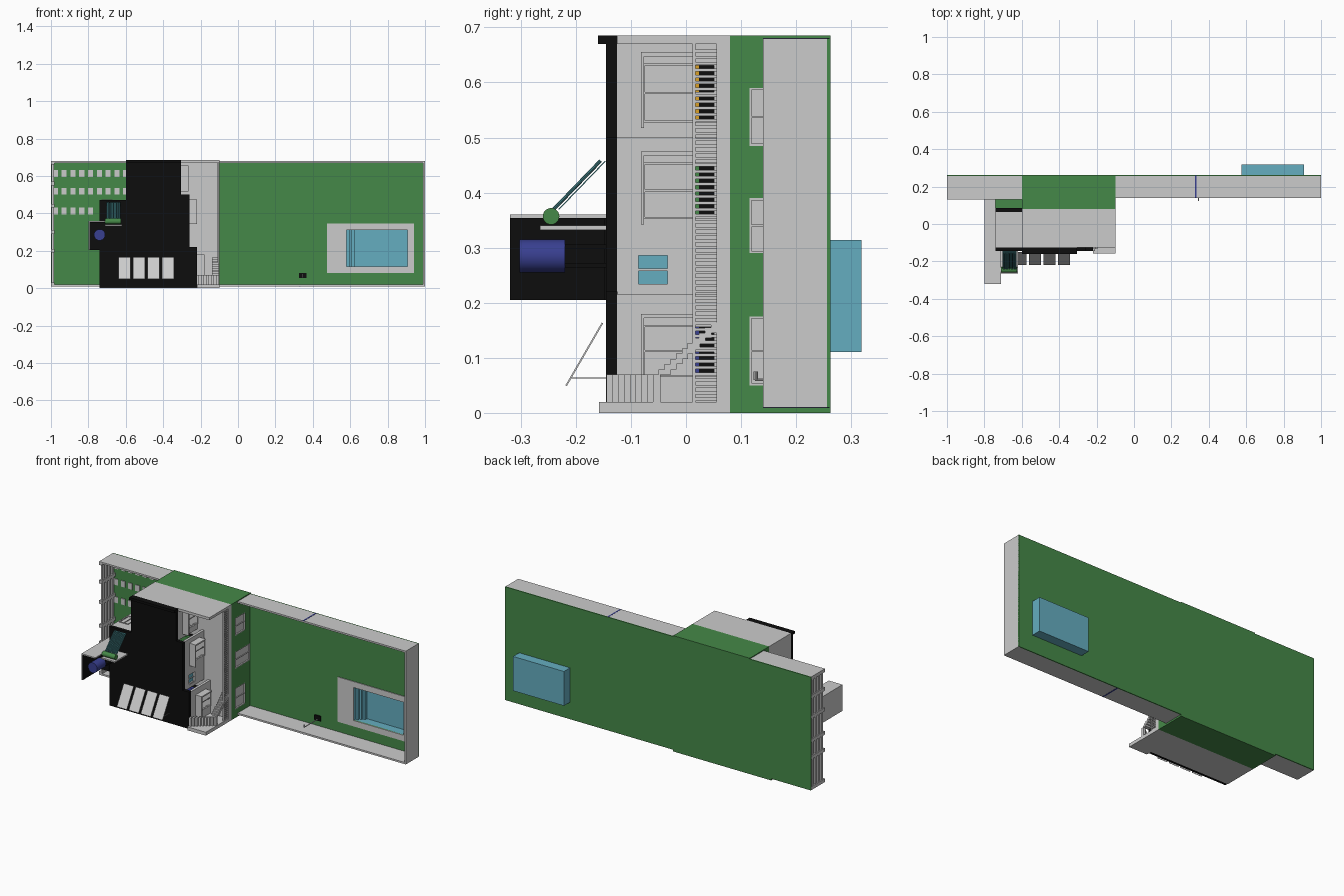
import bpy, bmesh, math
from mathutils import Vector

if "Cube" in bpy.data.objects:
    bpy.data.objects.remove(bpy.data.objects["Cube"])


def mat(name, r, g, b):
    m = bpy.data.materials.new(name)
    m.diffuse_color = (r, g, b, 1)
    m.use_nodes = True
    m.node_tree.nodes["Principled BSDF"].inputs["Base Color"].default_value = m.diffuse_color
    return m


GREEN = mat("green", .06, .25, .065)
BLACK = mat("black", .004, .004, .004)
CYAN = mat("cyan", .13, .42, .53)
BLUE = mat("blue", .04, .05, .28)
TEAL = mat("teal", .05, .2, .22)
ORANGE = mat("orange", .7, .35, .02)
WHITE = mat("white", .75, .75, .75)


def finish(bm, name, m):
    bmesh.ops.recalc_face_normals(bm, faces=bm.faces)
    me = bpy.data.meshes.new(name)
    bm.to_mesh(me)
    bm.free()
    ob = bpy.data.objects.new(name, me)
    bpy.context.collection.objects.link(ob)
    if m:
        me.materials.append(m)
    return ob


def boxes(name, blocks, m=None):
    # each block is x0, x1, y0, y1, z0, z1
    bm = bmesh.new()
    for x0, x1, y0, y1, z0, z1 in blocks:
        vs = bmesh.ops.create_cube(bm, size=1)["verts"]
        for v in vs:
            v.co = Vector(((x0 + x1) / 2 + v.co.x * (x1 - x0),
                           (y0 + y1) / 2 + v.co.y * (y1 - y0),
                           (z0 + z1) / 2 + v.co.z * (z1 - z0)))
    return finish(bm, name, m)


def prism(name, pts, axis, a, b, m=None):
    # extrude a profile: axis 'y' takes (x, z) points, axis 'x' takes (y, z) points
    bm = bmesh.new()
    put = (lambda p: (p[0], a, p[1])) if axis == 'y' else (lambda p: (a, p[0], p[1]))
    f = bm.faces.new([bm.verts.new(put(p)) for p in pts])
    ext = bmesh.ops.extrude_face_region(bm, geom=[f])["geom"]
    d = Vector((0, b - a, 0)) if axis == 'y' else Vector((b - a, 0, 0))
    bmesh.ops.translate(bm, vec=d, verts=[g for g in ext if isinstance(g, bmesh.types.BMVert)])
    return finish(bm, name, m)


def cyl(name, p, q, r, m=None, n=24):
    p, q = Vector(p), Vector(q)
    bpy.ops.mesh.primitive_cylinder_add(vertices=n, radius=r, depth=(q - p).length, location=(p + q) / 2)
    ob = bpy.context.object
    ob.name = name
    ob.rotation_euler = (q - p).to_track_quat('Z', 'Y').to_euler()
    bpy.ops.object.shade_smooth_by_angle()
    if m:
        ob.data.materials.append(m)
    return ob


def plate(name, x0, x1, p, q, t, m=None):
    # tilted plate between two (y, z) points
    d = Vector((q[0] - p[0], q[1] - p[1])).normalized()
    n = (d.y * t, -d.x * t)
    return prism(name, [p, q, (q[0] + n[0], q[1] + n[1]), (p[0] + n[0], p[1] + n[1])], 'x', x0, x1, m)


def ring(x0, x1, y0, y1, z0, z1, hx0, hx1, hz0, hz1):
    return [(x0, x1, y0, y1, z0, hz0), (x0, x1, y0, y1, hz1, z1),
            (x0, hx0, y0, y1, hz0, hz1), (hx1, x1, y0, y1, hz0, hz1)]


def wall(name, x0, x1, y0, y1, z0, z1, holes, m=None):
    # wall facing x with openings (y0, y1, z0, z1) sorted by z
    out, z = [], z0
    for a, b, c, d in holes:
        if c > z:
            out.append((x0, x1, y0, y1, z, c))
        if a > y0:
            out.append((x0, x1, y0, a, c, d))
        if b < y1:
            out.append((x0, x1, b, y1, c, d))
        z = d
    if z < z1:
        out.append((x0, x1, y0, y1, z, z1))
    return boxes(name, out, m)


def frame(x, y0, y1, z0, z1, t=.004):
    return [(x - t, x + t, y0, y1, z0, z0 + t), (x - t, x + t, y0, y1, z1 - t, z1),
            (x - t, x + t, y0, y0 + t, z0, z1), (x - t, x + t, y1 - t, y1, z0, z1),
            (x - t / 2, x + t / 2, y0, y1, (z0 + z1 - t) / 2, (z0 + z1 + t) / 2)]


# Lawn with pool opening, pool and deck
PX0, PX1, PZ0, PZ1 = .58, .905, .115, .31
boxes("lawn", ring(-1, 1, .256, .262, .01, .68, PX0, PX1, PZ0, PZ1), GREEN)
boxes("pool_deck", ring(.475, .94, .252, .257, .08, .345, PX0, PX1, PZ0, PZ1))
boxes("pool_basin", ring(.575, .908, .255, .318, .111, .314, PX0, PX1, PZ0, PZ1)
      + [(.575, .908, .312, .319, .111, .314)], CYAN)
boxes("pool_steps", [(.58, .595 + .015 * i, .272 + .012 * i, .313, PZ0, PZ1) for i in range(3)], CYAN)

# Perimeter walls
for nm, z in (("back", .67), ("front", .01)):
    boxes(nm + "_wall", [(-.1, 1, .14, .256, z, z + .01), (-1, -.6, .13, .256, z, z + .01)])
boxes("end_wall", [(.99, 1, .14, .26, .01, .678)])
boxes("wall_joint", [(.325, .333, .1395, .26, .6795, .681), (.325, .333, .1395, .26, .009, .011)], BLUE)

# Street fence: posts and rails
boxes("fence_posts", [(-1, -.98, .13, .258, z, z + .02) for z in (.01, .19, .29, .43, .55, .66)])
boxes("fence_rails", [(-.996, -.984, y, y + .016, .02, .67) for y in (.14, .17, .2, .23)])

# Stepping stones
boxes("paving_stones", [(-.99 + .047 * c, -.963 + .047 * c, .252, .257, z, z + .036)
                        for z in (.395, .5, .595) for c in range(9)
                        if z > .45 or c < 5])

# Ground floor
boxes("ground_floor_side_walls", [(-.6, -.1, .08, .262, .67, .685), (-.74, -.1, .08, .262, 0, .015),
                                  (-.74, -.725, .08, .262, .015, .205), (-.6, -.585, .08, .262, .205, .67),
                                  (-.74, -.6, .08, .262, .19, .205)], GREEN)
gw = [(.115, .21, .05, .175), (.115, .256, .29, .39), (.115, .21, .485, .59)]
wall("ground_floor_garden_wall", -.115, -.1, .08, .262, .015, .67, gw, GREEN)
boxes("ground_window_frames", [b for h in gw for b in frame(-.104, *h)])
boxes("ground_glass", [(-.112, -.11, *h) for h in gw], WHITE)

# Upper floor slab, outer walls and partitions
boxes("upper_slab", [(-.6, -.1, .055, .08, 0, .685), (-.74, -.6, .055, .08, 0, .205)])
boxes("extension_slab", [(-.74, -.6, .065, .085, .205, .47)], BLACK)
boxes("upper_side_walls", [(-.6, -.1, -.125, .055, .67, .685), (-.74, -.1, -.125, .055, 0, .02),
                           (-.22, -.1, -.158, -.125, 0, .02)])
boxes("upper_street_walls", [(-.6, -.585, -.125, .055, .47, .67), (-.74, -.725, -.125, .065, .02, .47)])
wx = (-.635, -.67)
boxes("extension_wall", [(-.725, -.6, -.125, .065, .455, .47)])
boxes("extension_window", [(-.73, -.67, -.07, -.066, .469, .474), (-.73, -.67, .016, .02, .469, .474),
                           (-.73, -.726, -.07, .02, .469, .474), (-.674, -.67, -.07, .02, .469, .474),
                           (-.702, -.698, -.07, .02, .469, .474)])
boxes("partitions", [(-.725, -.26, -.125, .055, .21, .22), (-.6, -.305, -.125, .055, .495, .505)])

# Stepped terrace walls with room openings
rooms = [("low", -.22, .02, .215, .065, .16), ("middle", -.26, .215, .5, .352, .455),
         ("top", -.305, .5, .67, .527, .635)]
for (nm, x, z0, z1, d0, d1), col in zip(rooms, (BLUE, GREEN, ORANGE)):
    holes = [(-.078, .055, d0, d1)]
    if nm == "middle":
        holes.insert(0, (-.09, -.03, .23, .29))
        boxes("small_window_frame", frame(x - .006, *holes[0]))
        boxes("small_window_glass", [(x - .012, x - .01, *holes[0])], CYAN)
    wall(nm + "_terrace_wall", x - .015, x, -.125, .055, z0, z1, holes)
    boxes(nm + "_door_frame", frame(x, -.078, .055, d0, d1))
    boxes(nm + "_canopy", [(x, x + .04, -.082, -.076, d0 - .01, d1 + .02),
                           (x, x + .04, -.078, .012, d1 + .012, d1 + .02)])
    # bed inside the room
    boxes(nm + "_bed_cover", [(x - .2, x - .06, .012, .024, d0, d1)], col)
    boxes(nm + "_bed_base", [(x - .2, x - .06, .024, .055, d0, d1)], BLACK)

# Terrace railing
boxes("terrace_balusters", [(-.107, -.103, .016, .055, .022 + .0115 * i, .0275 + .0115 * i) for i in range(56)])
boxes("terrace_handrail", [(-.109, -.101, .012, .017, .02, .67)])

# Staircase from terrace to roof
boxes("lower_stairs", [(-.14, -.102, .045 - .0105 * i, .055 - .0105 * i + .012, .155 - .0095 * i, .1645 - .0095 * i)
                       for i in range(10)])
boxes("upper_stairs", [(-.115 - .0132 * i, -.102 - .0132 * i, -.06 - .0105 * i, -.046 - .0105 * i, .02, .07)
                       for i in range(9)])

# Stepped flat roof
prism("roof", [(-.74, .003), (-.22, .003), (-.22, .22), (-.26, .22), (-.26, .5), (-.305, .5), (-.305, .685),
               (-.6, .685), (-.6, .47), (-.74, .47)], 'y', -.145, -.124, BLACK)
boxes("roof_parapet", [(-.6, -.305, -.16, -.145, .67, .685)], BLACK)

# Tank tower
boxes("tower_walls", [(-.8, -.794, -.32, .13, .205, .36), (-.794, -.71, -.32, -.145, .354, .36),
                      (-.794, -.74, -.145, .13, .354, .36), (-.794, -.74, -.145, .13, .205, .211)])
boxes("tower_lining", [(-.794, -.792, -.32, -.145, .205, .354), (-.792, -.71, -.32, -.145, .352, .354),
                       (-.8, -.74, -.148, -.14, .205, .354)], BLACK)
cyl("water_tank", (-.74, -.302, .285), (-.74, -.22, .285), .03, BLUE, 32)
boxes("tank_stand", [(x, x + .008, -.22, -.145, z, z + .008) for x in (-.762, -.726) for z in (.264, .298)], BLACK)

# Solar water heater
cyl("heater_drum", (-.71, -.245, .357), (-.625, -.245, .357), .015, GREEN)
for i in range(9):
    x = -.7 + .0085 * i
    cyl("heater_tube", (x, -.24, .37), (x, -.155, .458), .0032, TEAL, 8)
plate("heater_backing", -.703, -.629, (-.232, .37), (-.147, .458), .002, TEAL)
boxes("heater_support", [(-.71, -.62, -.265, -.145, .332, .34)])

# Four solar panels on the roof
for i in range(4):
    x = -.64 + .078 * i
    plate("solar_panel", x, x + .065, (-.219, .05), (-.153, .164), .003, WHITE)
    boxes("panel_stand", [(a, a + .002, -.211, -.145, .062, .064) for a in (x + .004, x + .058)])

# Garden shower
boxes("shower_tray", [(.325, .365, .248, .257, .053, .082)], BLACK)
cyl("shower_post", (.345, .255, .06), (.345, .125, .06), .0025, None, 10)
cyl("shower_head", (.345, .127, .06), (.345, .127, .075), .004, None, 10)
